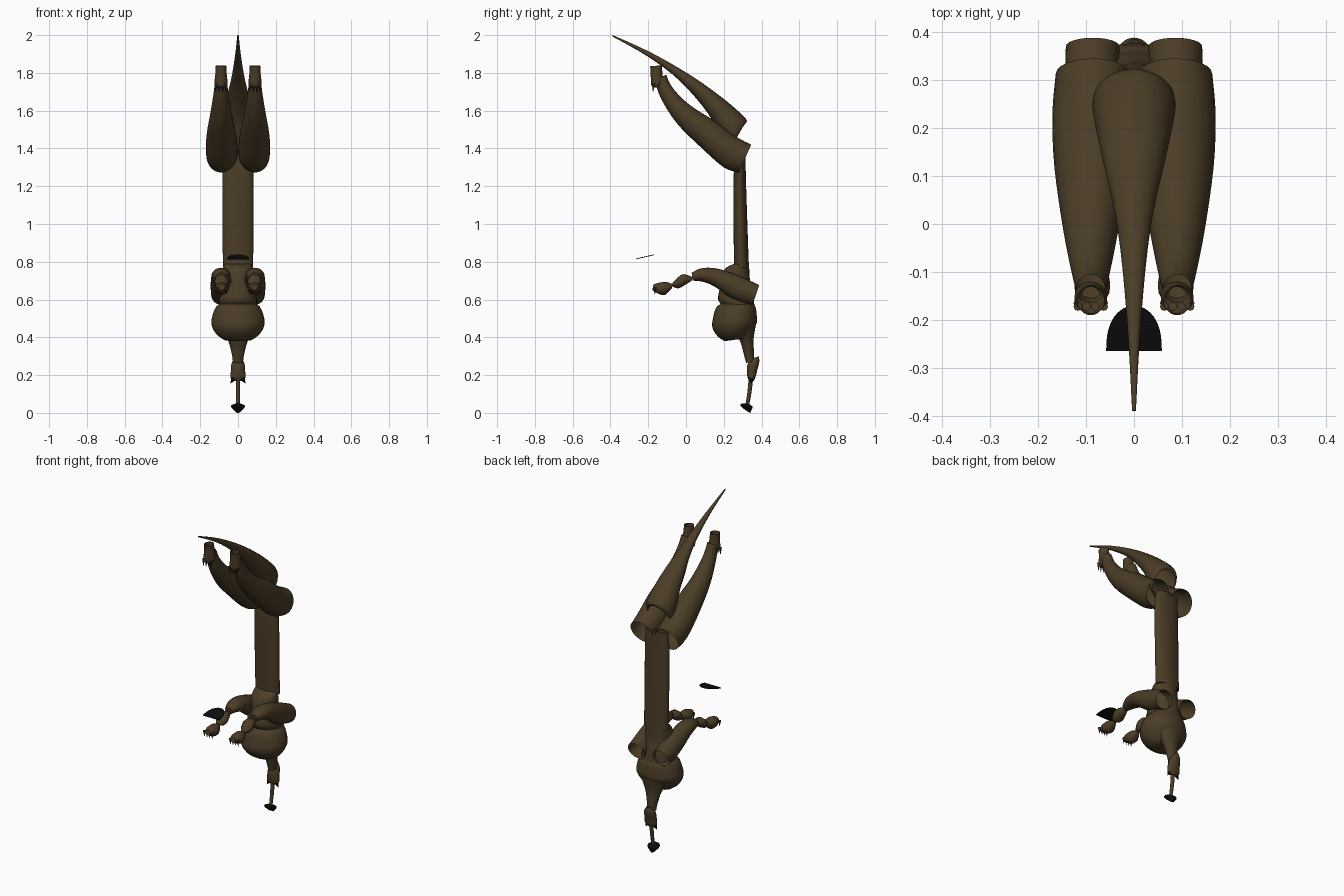
import bpy, bmesh, math
from mathutils import Vector

cube = bpy.data.objects.get("Cube")
if cube:
    bpy.data.objects.remove(cube, do_unlink=True)


def make_material(name, colour):
    mat = bpy.data.materials.new(name)
    mat.use_nodes = True
    mat.diffuse_color = colour
    shader = mat.node_tree.nodes["Principled BSDF"]
    shader.inputs["Base Color"].default_value = colour
    shader.inputs["Roughness"].default_value = 0.9
    return mat


BROWN = make_material("dark brown hide", (0.07, 0.046, 0.02, 1))
BLACK = make_material("black horn", (0.004, 0.004, 0.004, 1))


def finish(name, bm, material, mirrored=False):
    """Turn a bmesh into a smooth object, optionally mirrored across x."""
    bmesh.ops.recalc_face_normals(bm, faces=bm.faces)
    mesh = bpy.data.meshes.new(name)
    bm.to_mesh(mesh)
    bm.free()
    mesh.materials.append(material)
    obj = bpy.data.objects.new(name, mesh)
    bpy.context.collection.objects.link(obj)
    bpy.ops.object.select_all(action="DESELECT")
    obj.select_set(True)
    bpy.context.view_layer.objects.active = obj
    bpy.ops.object.shade_smooth_by_angle(angle=math.radians(45))
    if mirrored:
        obj.modifiers.new("mirror", "MIRROR").use_mirror_merge = False
    return obj


def spline(rows, steps):
    """Pass a smooth curve through rows of equal length."""
    pts = [Vector(r) for r in rows]
    out = []
    for i in range(len(pts) - 1):
        b, c = pts[i], pts[i + 1]
        a, d = pts[max(i - 1, 0)], pts[min(i + 2, len(pts) - 1)]
        for k in range(steps):
            t = k / steps
            out.append(b + (c - a) * (t / 2)
                       + (a * 2 - b * 5 + c * 4 - d) * (t * t / 2)
                       + (b * 3 - a - c * 3 + d) * (t ** 3 / 2))
    return out + [pts[-1]]


def loft(bm, rows, sides=24, steps=4, caps=(False, False)):
    """Skin rings given as: centre x, half width, edge y, z, other edge y, z."""
    rings = []
    for x, half, ya, za, yb, zb in spline(rows, steps):
        a, b = Vector((x, ya, za)), Vector((x, yb, zb))
        mid, arm, wide = (a + b) / 2, (a - b) / 2, Vector((half, 0, 0))
        angles = [math.tau * k / sides for k in range(sides)]
        rings.append([bm.verts.new(mid + arm * math.cos(t) + wide * math.sin(t))
                      for t in angles])
    for low, high in zip(rings, rings[1:]):
        for k in range(sides):
            n = (k + 1) % sides
            bm.faces.new((low[k], low[n], high[n], high[k]))
    for ring, wanted in zip((rings[0], rings[-1]), caps):
        if wanted:
            bm.faces.new(ring)


def part(name, rows, mirrored=False, material=BROWN, **options):
    bm = bmesh.new()
    loft(bm, rows, **options)
    return finish(name, bm, material, mirrored)


def spikes(name, bases, tip_offset, radius, material):
    """Small mirrored claws, each a cone from its base to base + offset."""
    bm = bmesh.new()
    offset = Vector(tip_offset)
    turn = offset.to_track_quat("Z", "Y").to_matrix().to_4x4()
    for base in bases:
        new = bmesh.ops.create_cone(bm, segments=8, radius1=radius, radius2=0,
                                    depth=offset.length, cap_ends=True)
        bmesh.ops.transform(bm, matrix=turn, verts=new["verts"])
        bmesh.ops.translate(bm, vec=Vector(base) + offset / 2, verts=new["verts"])
    return finish(name, bm, material, True)


# Tail, from open root to tip
part("tail", [
    (0, .075, .31, 1.53, .22, 1.37),
    (0, .087, .315, 1.56, .18, 1.45),
    (0, .07, .19, 1.67, .12, 1.58),
    (0, .035, .02, 1.79, -.03, 1.755),
    (0, .015, -.19, 1.91, -.2, 1.885),
    (0, .004, -.388, 2, -.39, 1.993)], caps=(False, True))

# Hind legs, open at the hip
part("hind_legs", [
    (.086, .077, .345, 1.42, .28, 1.272),
    (.086, .084, .26, 1.465, .2, 1.3),
    (.088, .078, .16, 1.54, .08, 1.405),
    (.09, .057, .02, 1.63, -.05, 1.535),
    (.09, .039, -.07, 1.72, -.135, 1.67),
    (.09, .03, -.105, 1.79, -.165, 1.765)], mirrored=True)
part("hind_feet", [
    (.09, .028, -.128, 1.84, -.19, 1.835),
    (.09, .03, -.125, 1.8, -.187, 1.79),
    (.09, .034, -.12, 1.75, -.185, 1.74),
    (.09, .02, -.13, 1.72, -.175, 1.725)], mirrored=True, caps=(False, True))
toe_xs = (.063, .081, .099, .117)
spikes("hind_claws", [(x, -.172, 1.745) for x in toe_xs], (0, -.003, -.05), .009, BROWN)

# Long flattened trunk and belly
part("trunk", [
    (0, .076, .315, 1.38, .262, 1.37),
    (0, .082, .317, 1.25, .252, 1.25),
    (0, .082, .325, 1, .252, 1),
    (0, .08, .333, .77, .254, .77)], caps=(True, True))
part("belly", [
    (0, .07, .333, .8, .255, .79),
    (0, .078, .335, .76, .2, .755),
    (0, .088, .34, .69, .18, .665),
    (0, .1, .355, .62, .17, .6),
    (0, .1, .365, .55, .2, .56)], caps=(False, True))

# Broad rounded chest and the neck hanging from it
part("chest", [
    (0, .07, .345, .595, .23, .588),
    (0, .115, .368, .56, .165, .565),
    (0, .138, .375, .51, .143, .5),
    (0, .139, .374, .475, .14, .45),
    (0, .115, .345, .43, .168, .405),
    (0, .075, .32, .395, .205, .38)], caps=(True, True), sides=32)
part("neck", [
    (0, .095, .374, .49, .25, .45),
    (0, .052, .358, .39, .288, .375),
    (0, .032, .36, .32, .31, .295),
    (0, .027, .36, .27, .318, .265)], caps=(True, True))
part("throat_bulge", [
    (0, .015, .385, .3, .345, .285),
    (0, .034, .388, .27, .325, .255),
    (0, .038, .377, .225, .322, .215),
    (0, .04, .368, .19, .327, .185),
    (0, .022, .36, .17, .335, .17)], caps=(True, True))

# Black studs, thin rod and its sloped foot
spikes("studs", [(.022, .345, .185)], (.018, 0, -.03), .016, BLACK)
part("rod", [
    (0, .012, .356, .19, .332, .19),
    (0, .011, .347, .11, .325, .11),
    (0, .009, .332, .03, .312, .03)], caps=(True, True), sides=12)
part("rod_foot", [
    (0, .014, .333, .046, .305, .05),
    (0, .035, .353, .034, .288, .046),
    (0, .034, .35, .022, .292, .034),
    (0, .013, .34, 0, .318, .012)], material=BLACK, caps=(True, True), steps=2)

# Front limbs: open shoulder, spindle forearm and clawed hand
part("upper_arms", [
    (.086, .056, .388, .677, .352, .572),
    (.09, .055, .27, .73, .245, .605),
    (.09, .052, .16, .765, .15, .67),
    (.088, .045, .08, .765, .085, .695),
    (.087, .025, .03, .742, .035, .7)], mirrored=True, caps=(False, True))
part("forearms", [
    (.087, .014, .035, .718, .03, .7),
    (.087, .036, -.01, .735, -.025, .665),
    (.087, .034, -.04, .72, -.05, .66),
    (.087, .014, -.07, .69, -.075, .672)], mirrored=True, caps=(True, True), steps=2, sides=12)
part("hands", [
    (.087, .014, -.07, .68, -.075, .66),
    (.087, .034, -.1, .692, -.11, .625),
    (.087, .036, -.14, .69, -.145, .63),
    (.087, .018, -.172, .68, -.178, .65)], mirrored=True, caps=(True, True), steps=2, sides=12)
spikes("hand_claws", [(x, -.165, .665) for x in toe_xs], (0, 0, -.04), .009, BROWN)

# Thin detached fan plate, rounded at the back
bm = bmesh.new()
count = 24
outline = [(.058 * math.cos(math.pi * k / count), .095 * math.sin(math.pi * k / count) ** .8)
           for k in range(count + 1)]
top, bottom = [[bm.verts.new((x, -.265 + y, .815 + y * .23 + lift)) for x, y in outline]
               for lift in (.002, -.002)]
bm.faces.new(top)
bm.faces.new(bottom)
for k in range(count + 1):
    n = (k + 1) % (count + 1)
    bm.faces.new((top[k], top[n], bottom[n], bottom[k]))
finish("fan_plate", bm, BLACK)
